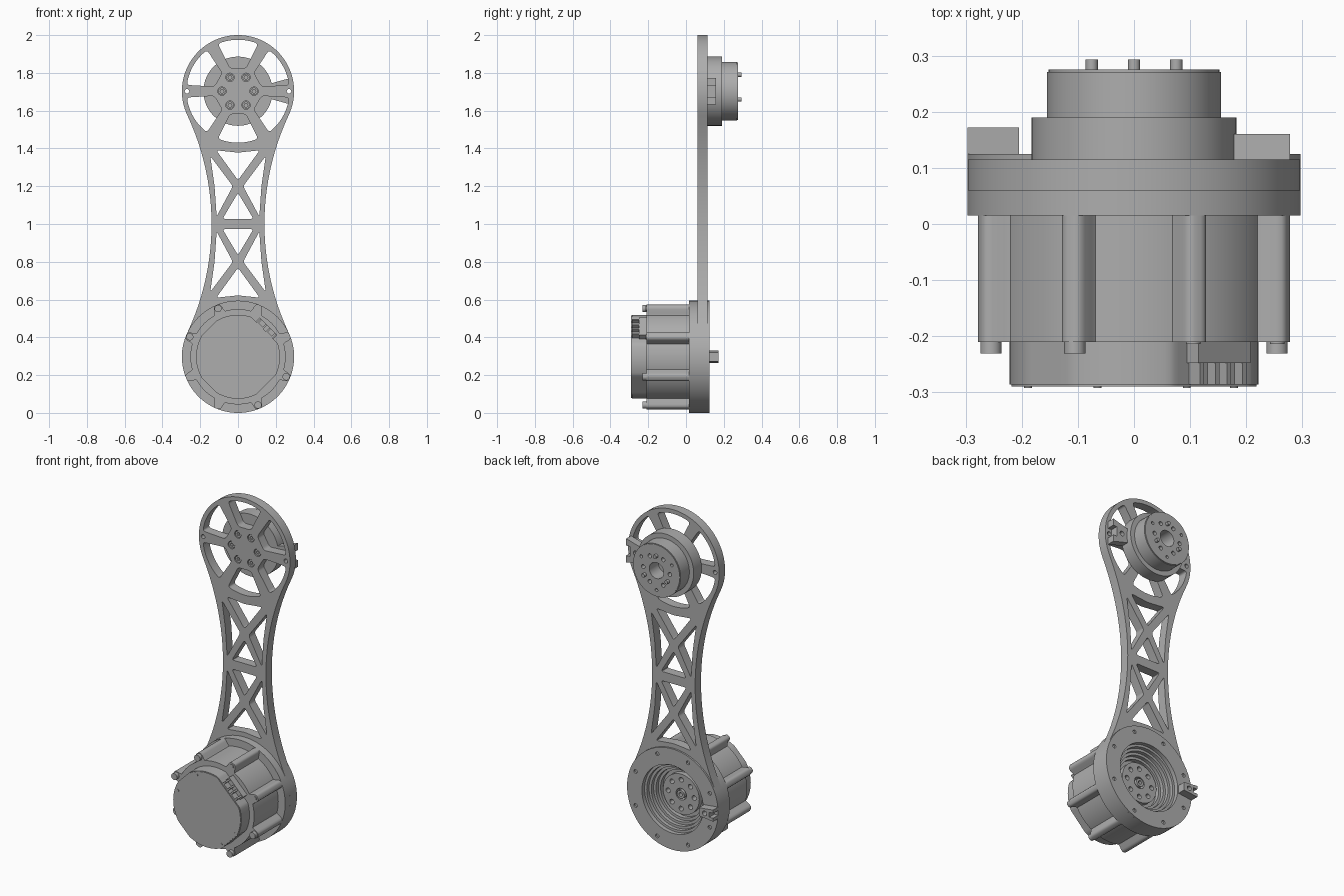
import bpy, bmesh
from math import sin, cos, pi, radians, atan2, hypot, sqrt
from mathutils import Vector

if "Cube" in bpy.data.objects:
    bpy.data.objects.remove(bpy.data.objects["Cube"], do_unlink=True)

grey = bpy.data.materials.new("machined_grey")
grey.use_nodes = True
GREY = (0.42, 0.42, 0.42, 1)
grey.diffuse_color = GREY
grey.node_tree.nodes["Principled BSDF"].inputs["Base Color"].default_value = GREY

R = 0.297            # end radius of the arm
LOW, HIGH = R, 2 - R  # heights of the two joint axes
MID = 1.0


def polar(r, deg, cz=0.0):
    return (r * cos(radians(deg)), cz + r * sin(radians(deg)))


def circle(r, cx=0.0, cz=0.0, n=64):
    return [(cx + r * cos(2 * pi * i / n), cz + r * sin(2 * pi * i / n)) for i in range(n)]


def ring_of(r, dist, cz, count, start=0.0, n=20):
    """Small circles spaced evenly round an axis."""
    return [circle(r, *polar(dist, start + 360 * i / count, cz), n) for i in range(count)]


def rounded(points, radius, steps=5):
    """Polygon with its corners rounded off."""
    out = []
    for i, p in enumerate(points):
        p = Vector(p)
        a, b = Vector(points[i - 1]) - p, Vector(points[(i + 1) % len(points)]) - p
        a = p + a.normalized() * min(radius, a.length * 0.45)
        b = p + b.normalized() * min(radius, b.length * 0.45)
        for k in range(steps + 1):
            t = k / steps
            out.append(tuple(a * (1 - t) ** 2 + p * 2 * t * (1 - t) + b * t * t))
    return out


def flip(points, sx=1, sz=1):
    """Mirror a shape left-right and/or about the arm's middle."""
    return [(sx * x, MID + sz * (z - MID)) for x, z in points]


def slab(name, loops, y0, y1):
    """Extrude x-z outlines (the first outer, the rest holes) from y0 to y1."""
    curve = bpy.data.curves.new(name, "CURVE")
    curve.dimensions, curve.fill_mode = "2D", "BOTH"
    curve.extrude = (y1 - y0) / 2
    for loop in loops:
        spline = curve.splines.new("POLY")
        spline.points.add(len(loop) - 1)
        for point, (x, z) in zip(spline.points, loop):
            point.co = (x, z, 0, 1)
        spline.use_cyclic_u = True
    obj = bpy.data.objects.new(name, curve)
    bpy.context.collection.objects.link(obj)
    obj.location.y = (y0 + y1) / 2
    obj.rotation_euler.x = pi / 2
    bpy.ops.object.select_all(action="DESELECT")
    obj.select_set(True)
    bpy.context.view_layer.objects.active = obj
    bpy.ops.object.convert(target="MESH")
    obj = bpy.context.view_layer.objects.active
    bm = bmesh.new()
    bm.from_mesh(obj.data)
    bmesh.ops.remove_doubles(bm, verts=bm.verts, dist=1e-5)
    bmesh.ops.recalc_face_normals(bm, faces=bm.faces)
    bm.to_mesh(obj.data)
    bm.free()
    obj.data.materials.clear()
    obj.data.materials.append(grey)
    bpy.ops.object.shade_smooth_by_angle(angle=radians(30))
    return obj


# Arm outline: two round ends joined by concave arcs that touch them
WAIST = 0.14
d = HIGH - MID
big = (d * d + WAIST ** 2 - R * R) / (2 * (R - WAIST))
touch = atan2(-d, WAIST + big)
side = [(WAIST + big - sqrt(big ** 2 - (z - MID) ** 2), z)
        for z in [MID + (d + R * sin(touch)) * (1 - i / 12) for i in range(1, 24)]]
cap_arc = [(R * cos(touch + (pi - 2 * touch) * i / 60), HIGH + R * sin(touch + (pi - 2 * touch) * i / 60))
           for i in range(61)]
outline = cap_arc + flip(side, -1) + flip(cap_arc, 1, -1)[::-1] + side[::-1]

# Six wheel windows around the upper joint
holes = []
for k in range(6):
    a = 30 + 60 * k
    arc = [polar(0.273, a - 23 + 46 * i / 6, HIGH) for i in range(7)]
    holes.append(rounded([polar(0.128, a - 19, HIGH)] + arc + [polar(0.128, a + 19, HIGH)], 0.018))

# Cross-braced truss windows, mirrored about the middle
top_tri = [(-0.115, 1.375), (0, 1.405), (0.115, 1.375), (0, 1.225)]
top_tri = [(-0.115, 1.39), (0, 1.378), (0.115, 1.39), (0, 1.232)]
side_tri = [(-0.147, 1.36), (-0.027, 1.2), (-0.113, 1.04), (-0.124, 1.2)]
low_tri = [(-0.082, 1.027), (0.082, 1.027), (0, 1.165)]
for sz in (1, -1):
    holes += [rounded(flip(t, 1, sz), 0.016) for t in (top_tri, low_tri)]
    holes += [rounded(flip(side_tri, sx, sz), 0.016) for sx in (1, -1)]

holes += ring_of(0.022, 0.085, HIGH, 6)
holes += ring_of(0.012, 0.27, HIGH, 2)
holes.append(circle(0.2, 0, LOW))
slab("arm_plate", [outline] + holes, 0.06, 0.115)

# Screws sunk into the arm at the upper joint
for k in range(6):
    x, z = polar(0.085, 60 * k, HIGH)
    slab("joint_screw", [circle(0.019, x, z, 24), circle(0.010, x, z, 6)], 0.064, 0.115)

# Upper joint hub on the back
slab("hub_base", [circle(0.183, 0, HIGH, 96)], 0.115, 0.19)
bolt_holes = ring_of(0.012, 0.087, HIGH, 6, 0) + ring_of(0.009, 0.115, HIGH, 3, 30)
slab("hub_body", [circle(0.155, 0, HIGH, 96), circle(0.047, 0, HIGH)] + bolt_holes, 0.19, 0.271)
slab("hub_face", [circle(0.152, 0, HIGH, 96), circle(0.047, 0, HIGH)] + bolt_holes, 0.271, 0.275)
for k in range(3):
    slab("hub_pin", [circle(0.011, *polar(0.087, 90 + 120 * k, HIGH), 20)], 0.19, 0.293)

# Lower joint ring with a stepped bore
rim_holes = ring_of(0.011, 0.262, LOW, 8, 22.5)
slab("joint_ring", [circle(R, 0, LOW, 96), circle(0.2, 0, LOW)] + rim_holes, 0.015, 0.125)
for i in range(4):
    slab("bore_step", [circle(0.201 - 0.016 * i, 0, LOW), circle(0.186 - 0.016 * i, 0, LOW)],
         0.014, 0.1 - 0.02 * i)
slab("output_disc", [circle(0.118, 0, LOW), circle(0.034, 0, LOW)] + ring_of(0.014, 0.085, LOW, 8), 0.014, 0.045)
slab("output_shaft", [circle(0.024, 0, LOW, 32), circle(0.011, 0, LOW, 20)], 0.014, 0.05)

# Motor housing with eight bolt ribs
ribbed = []
for i in range(320):
    a = 2 * pi * i / 320
    off = abs((a - pi / 8 + pi / 8) % (pi / 4) - pi / 8)
    r = 0.252 + 0.045 * max(0, 1 - (off / 0.105) ** 4)
    ribbed.append((r * cos(a), LOW + r * sin(a)))
slab("motor_housing", [ribbed], -0.21, 0.015)
for k in range(8):
    x, z = polar(0.276, 22.5 + 45 * k, LOW)
    if k in (2, 3, 6, 7):
        slab("housing_bolt", [circle(0.019, x, z, 24)], -0.231, -0.21)
    else:
        slab("housing_screw", [circle(0.013, x, z, 20)], -0.214, -0.21)

# Motor end cap, flattened on its diagonals
cap = []
for i in range(128):
    x, z = polar(0.222, 360 * i / 128)
    for sx, sz, limit in ((1, 1, 0.198), (-1, 1, 0.216), (1, -1, 0.21), (-1, -1, 0.216)):
        over = max(0, (sx * x + sz * z) / sqrt(2) - limit) / sqrt(2)
        x, z = x - sx * over, z - sz * over
    cap.append((x, z + LOW))
slab("end_cap", [cap], -0.286, -0.21)
slab("end_cap_face", [[(x * 0.985, LOW + (z - LOW) * 0.985) for x, z in cap]], -0.29, -0.286)
for a in (161, 109, -27, -62):
    slab("cap_screw", [circle(0.007, *polar(0.2, a, LOW), 16)], -0.292, -0.29)


# Cable sockets on the upper diagonal of the motor
def diagonal_box(name, t0, t1, r0, r1, y0, y1):
    s = sqrt(0.5)
    slab(name, [[((r - t) * s, LOW + (r + t) * s) for t, r in ((t0, r0), (t1, r0), (t1, r1), (t0, r1))]], y0, y1)


diagonal_box("socket_base", -0.065, 0.065, 0.19, 0.228, -0.248, -0.21)
for t in (-0.034, 0.034):
    diagonal_box("socket_back", t - 0.024, t + 0.024, 0.195, 0.204, -0.286, -0.248)
    for e in (-0.02, 0.02):
        diagonal_box("socket_wall", t + e - 0.005, t + e + 0.005, 0.195, 0.225, -0.286, -0.248)


# Notched end stops on both joints
def stop(name, cz, sx, x0, x1, h0, h1, y0, y1):
    notch = 0.42 * h1
    half = [(x0, h0), (x1, h1), (x1, notch), (x1 - 0.025, notch)]
    loop = half + [(x, -h) for x, h in half[::-1]]
    mid = x0 + 0.4 * (x1 - x0)
    slab(name, [[(sx * x, cz + h) for x, h in loop], circle(0.014, sx * mid, cz, 20)], y0, y1)


stop("upper_stop", HIGH, 1, 0.177, 0.278, 0.042, 0.07, 0.115, 0.16)
stop("lower_stop", LOW, -1, 0.205, 0.297, 0.024, 0.034, 0.125, 0.172)
